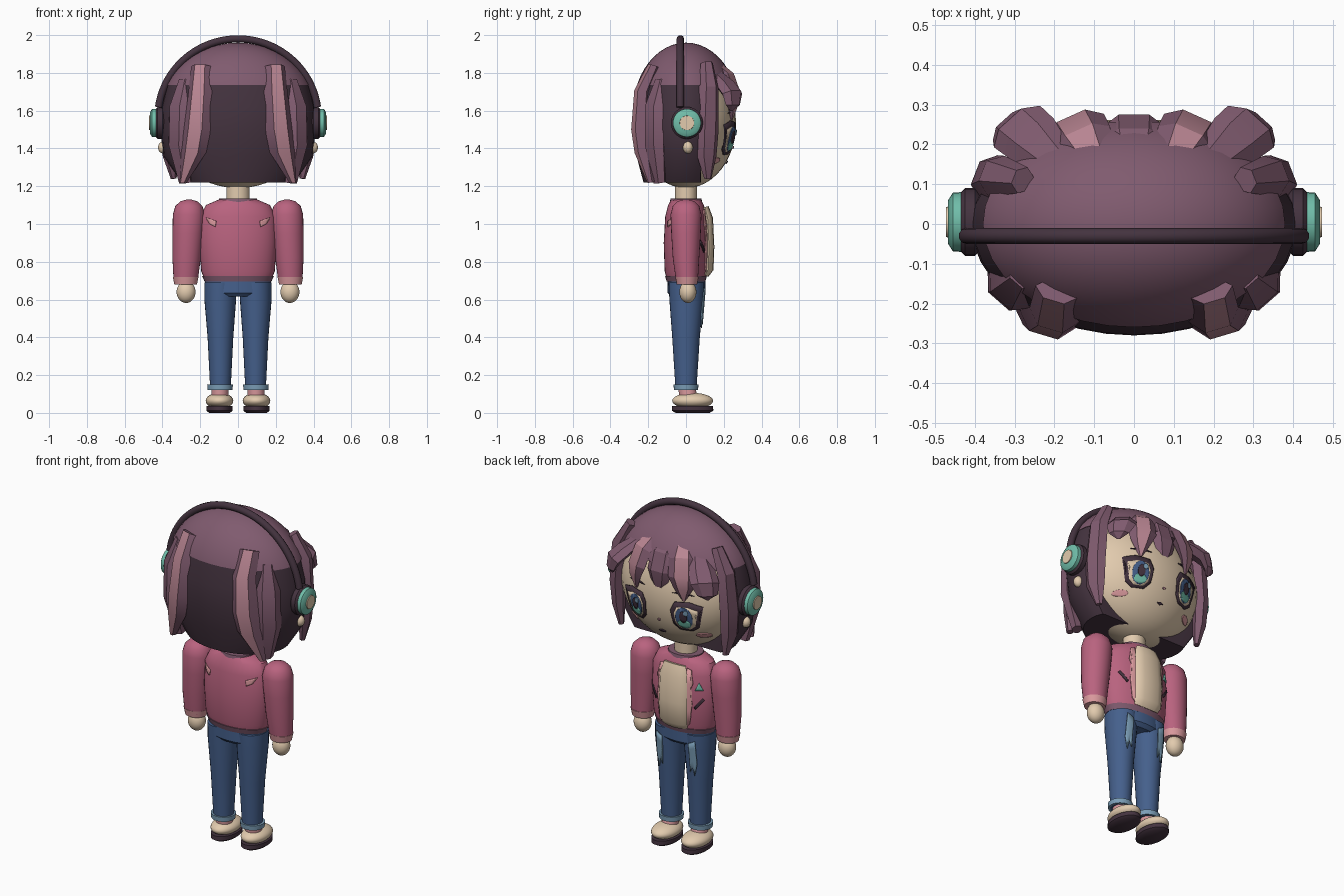
import bpy, bmesh
from math import sin, cos, pi, sqrt, radians
from mathutils import Vector, Matrix

default_cube = bpy.data.objects.get("Cube")
if default_cube:
    bpy.data.objects.remove(default_cube, do_unlink=True)


def make_material(name, hex_colour):
    channels = [int(hex_colour[i:i + 2], 16) / 255 for i in (0, 2, 4)]
    colour = [c / 12.92 if c < 0.04 else ((c + 0.055) / 1.055) ** 2.4 for c in channels] + [1]
    mat = bpy.data.materials.new(name)
    mat.use_nodes = True
    mat.diffuse_color = colour
    mat.node_tree.nodes["Principled BSDF"].inputs["Base Color"].default_value = colour
    return mat


plum = make_material("hair plum", "805B6F")
dark = make_material("dark plum", "44333F")
rose = make_material("rose highlight", "B98592")
skin = make_material("warm cream", "E2CBAE")
pink = make_material("jacket pink", "B9637F")
pale = make_material("pale pink", "DB9A9E")
denim = make_material("denim blue", "45608C")
light_blue = make_material("faded blue", "7C9FB8")
teal = make_material("teal", "70BDA9")


def finish(name, bm, mats, angle=40):
    bmesh.ops.recalc_face_normals(bm, faces=bm.faces[:])
    mesh = bpy.data.meshes.new(name)
    bm.to_mesh(mesh)
    bm.free()
    for mat in mats:
        mesh.materials.append(mat)
    for poly in mesh.polygons:
        poly.use_smooth = True
    mesh.set_sharp_from_angle(angle=radians(angle))
    ob = bpy.data.objects.new(name, mesh)
    bpy.context.collection.objects.link(ob)
    return ob


def skin_rings(bm, rings):
    """Bridge rings of points into a closed tube; returns faces with their side number."""
    loops = [[bm.verts.new(p) for p in ring] for ring in rings]
    n = len(loops[0])
    sides = [(bm.faces.new((a[j], a[(j + 1) % n], b[(j + 1) % n], b[j])), j)
             for a, b in zip(loops, loops[1:]) for j in range(n)]
    bm.faces.new(loops[0])
    bm.faces.new(loops[-1])
    return sides


def loft(name, rings, mat, n=28, y_max=9, matrix=None):
    """Stack of ellipses given as (z, centre x, centre y, radius x, radius y)."""
    bm = bmesh.new()
    turns = [2 * pi * k / n for k in range(n)]
    skin_rings(bm, [[(cx + rx * cos(t), min(cy + ry * sin(t), y_max), z) for t in turns]
                    for z, cx, cy, rx, ry in rings])
    if matrix:
        bm.transform(matrix)
    return finish(name, bm, [mat])


def ellipsoid(name, centre, radii, mat, cut_z=None):
    bm = bmesh.new()
    bmesh.ops.create_uvsphere(bm, u_segments=36, v_segments=24, radius=1)
    bm.transform(Matrix.Translation(centre) @ Matrix.Diagonal((*radii, 1)))
    if cut_z:
        bmesh.ops.bisect_plane(bm, geom=bm.verts[:] + bm.edges[:] + bm.faces[:],
                               plane_co=(0, 0, cut_z), plane_no=(0, 0, -1), clear_outer=True)
        bmesh.ops.holes_fill(bm, edges=[e for e in bm.edges if e.is_boundary])
    return finish(name, bm, [mat])


def sweep(name, path, side, mat, stripe=None, n=6, angle=25):
    """Tapered lock along (x, y, z, half width, half depth) points."""
    bm, rings = bmesh.new(), []
    points = [Vector(p[:3]) for p in path]
    side = Vector(side).normalized()
    for i, p in enumerate(points):
        along = (points[min(i + 1, len(points) - 1)] - points[max(i - 1, 0)]).normalized()
        out = side.cross(along).normalized()
        w, d = path[i][3:]
        rings.append([p + side * w * cos(2 * pi * k / n) + out * d * sin(2 * pi * k / n) for k in range(n)])
    for face, j in skin_rings(bm, rings):
        face.material_index = int(j == stripe)
    return finish(name, bm, [mat, rose], angle)


def plate(name, outline, surface, lift, mat):
    """Thin plate cut to an (x, z) outline and wrapped over a surface y(x, z)."""
    bm = bmesh.new()
    face = bm.faces.new([bm.verts.new((x, 0, z)) for x, z in outline])
    bmesh.ops.triangulate(bm, faces=[face])
    bmesh.ops.subdivide_edges(bm, edges=bm.edges[:], cuts=3, use_grid_fill=True)
    for v in bm.verts:
        y = surface(v.co.x, v.co.z)
        v.co.y = y + (lift if y > 0 else -lift)
    bm.normal_update()
    ob = finish(name, bm, [mat])
    solid = ob.modifiers.new("thickness", "SOLIDIFY")
    solid.thickness, solid.offset = 0.006, 0
    return ob


def oval(cx, cz, rx, rz, n=14):
    return [(cx + rx * cos(2 * pi * k / n), cz + rz * sin(2 * pi * k / n)) for k in range(n)]


def face_y(x, z):
    return 0.265 * sqrt(max(0.01, 1 - (x / 0.38) ** 2 - ((z - 1.53) / 0.34) ** 2))


torso_rings = [(0.70, 0, 0, 0.175, 0.1), (0.75, 0, 0, 0.195, 0.113), (0.9, 0, 0, 0.205, 0.118),
               (1.04, 0, 0, 0.2, 0.11), (1.1, 0, 0, 0.17, 0.095), (1.13, 0, 0, 0.1, 0.078)]


def torso_y(x, z):
    for low, high in zip(torso_rings, torso_rings[1:]):
        if z <= high[0]:
            f = max(0, (z - low[0]) / (high[0] - low[0]))
            rx, ry = (low[k] + f * (high[k] - low[k]) for k in (3, 4))
            return ry * sqrt(max(0.05, 1 - (x / rx) ** 2))
    return 0.08


# Head, neck and hair mass
ellipsoid("head", (0, 0, 1.53), (0.38, 0.265, 0.34), skin)
loft("neck", [(1.08, 0, 0, 0.062, 0.058), (1.24, 0, 0, 0.062, 0.058)], skin)
ellipsoid("hair_cap", (0, 0, 1.6), (0.41, 0.28, 0.36), plum, cut_z=1.735)
loft("back_hair", [(1.22, 0, 0, 0.30, 0.225), (1.36, 0, 0, 0.395, 0.262), (1.5, 0, 0, 0.41, 0.28),
                   (1.62, 0, 0, 0.405, 0.278), (1.74, 0, 0, 0.375, 0.256)], dark, n=36, y_max=0.08)

# Fringe locks
for i, x in enumerate((-0.28, -0.14, 0, 0.14, 0.28)):
    outer = abs(x) > 0.2
    drop = 0.05 if outer else 0
    side = (-1, 0.9 * x / 0.28, 0)
    sweep(f"fringe_lock_{i}", [(x * 0.6, 0.13, 1.87 - drop, 0.04, 0.02),
                               (x * 0.92, 0.215, 1.78 - drop, 0.075, 0.035),
                               (x * 1.05, 0.245, 1.69, 0.078, 0.035),
                               (x * 1.12, 0.248, 1.63, 0.055, 0.022),
                               (x * 1.1, 0.238, 1.55 + drop, 0.008, 0.008)],
          side, plum, stripe=4 if i in (1, 3) else None)

# Mirrored parts of head, body and legs
for s, tag in ((1, "left"), (-1, "right")):
    sweep(f"{tag}_side_lock", [(s * 0.28, 0.11, 1.85, 0.035, 0.03), (s * 0.345, 0.12, 1.72, 0.055, 0.045),
                               (s * 0.365, 0.115, 1.5, 0.062, 0.042), (s * 0.36, 0.11, 1.36, 0.055, 0.035),
                               (s * 0.34, 0.115, 1.24, 0.02, 0.015)], (-0.35, s * 0.9, 0), plum)
    sweep(f"{tag}_back_lock", [(s * 0.195, -0.17, 1.835, 0.055, 0.03), (s * 0.2, -0.228, 1.7, 0.065, 0.045),
                               (s * 0.215, -0.238, 1.5, 0.075, 0.05), (s * 0.235, -0.225, 1.38, 0.07, 0.045),
                               (s * 0.29, -0.185, 1.22, 0.02, 0.02)], (1, s * 0.3, 0), plum, stripe=4)
    sweep(f"{tag}_outer_back_lock", [(s * 0.28, -0.13, 1.76, 0.04, 0.03), (s * 0.31, -0.165, 1.62, 0.07, 0.045),
                                     (s * 0.315, -0.165, 1.42, 0.07, 0.045),
                                     (s * 0.28, -0.14, 1.22, 0.04, 0.03)], (0.8, s * 0.7, 0), plum)

    # Headphone cup and earring
    cup = Matrix.Translation((s * 0.385, 0.005, 1.535)) @ Matrix.Rotation(s * pi / 2, 4, "Y")
    for part, mat, profile in (("cushion", dark, ((0, 0.07), (0.015, 0.085), (0.04, 0.085), (0.055, 0.07))),
                               ("shell", teal, ((0.045, 0.06), (0.05, 0.075), (0.07, 0.074), (0.082, 0.055))),
                               ("badge", skin, ((0.07, 0.04), (0.087, 0.038)))):
        loft(f"{tag}_headphone_{part}", [(z, 0, 0, r, r) for z, r in profile], mat, matrix=cup)
    ellipsoid(f"{tag}_earring", (s * 0.395, 0.01, 1.405), (0.028, 0.026, 0.032), skin)

    # Eye layers, brow and cheek
    ex, ez = s * 0.155, 1.455
    rim = [(-0.075, 0.035), (-0.05, 0.085), (0.03, 0.092), (0.098, 0.07), (0.078, 0.03),
           (0.068, -0.06), (0.03, -0.088), (-0.035, -0.085), (-0.066, -0.05)]
    plate(f"{tag}_eye_rim", [(ex + s * a, ez + b) for a, b in rim], face_y, 0.003, dark)
    plate(f"{tag}_eye_white", [(ex + s * a * 0.74, ez - 0.008 + b * 0.76) for a, b in rim], face_y, 0.006, skin)
    plate(f"{tag}_iris", oval(ex, ez - 0.005, 0.046, 0.066), face_y, 0.009, denim)
    plate(f"{tag}_iris_glow", oval(ex, ez - 0.04, 0.034, 0.026), face_y, 0.012, teal)
    plate(f"{tag}_pupil", oval(ex, ez + 0.004, 0.02, 0.034), face_y, 0.015, dark)
    plate(f"{tag}_eye_glint", oval(ex - 0.018, ez + 0.03, 0.013, 0.016), face_y, 0.018, light_blue)
    plate(f"{tag}_brow", [(s * a, b) for a, b in ((0.09, 1.59), (0.15, 1.605), (0.21, 1.585),
                                                  (0.15, 1.588))], face_y, 0.004, dark)
    plate(f"{tag}_cheek", oval(s * 0.225, 1.335, 0.035, 0.016), face_y, 0.004, pale)

    # Arm
    loft(f"{tag}_sleeve", [(0.70, s * 0.277, 0.005, 0.064, 0.058), (0.82, s * 0.272, 0, 0.075, 0.07),
                           (0.95, s * 0.265, 0, 0.082, 0.078), (1.05, s * 0.26, 0, 0.085, 0.082),
                           (1.095, s * 0.26, 0, 0.072, 0.07), (1.12, s * 0.26, 0, 0.045, 0.045),
                           (1.13, s * 0.26, 0, 0.01, 0.01)], pink)
    loft(f"{tag}_sleeve_cuff", [(0.68, s * 0.277, 0.005, 0.06, 0.054), (0.72, s * 0.277, 0.005, 0.068, 0.062)], pale)
    ellipsoid(f"{tag}_hand", (s * 0.275, 0.01, 0.64), (0.05, 0.045, 0.058), skin)
    plate(f"{tag}_back_crease", [(s * a, b) for a, b in ((0.17, 1.035), (0.115, 1.015), (0.12, 0.985),
                                                         (0.15, 1.0))], lambda x, z: -torso_y(x, z), 0.003, pale)

    # Leg and shoe
    loft(f"{tag}_trouser_leg", [(0.12, s * 0.093, 0, 0.054, 0.055), (0.4, s * 0.093, 0, 0.068, 0.073),
                                (0.6, s * 0.094, 0.002, 0.084, 0.09), (0.69, s * 0.092, 0.002, 0.086, 0.094)], denim)
    loft(f"{tag}_trouser_cuff", [(0.122, s * 0.095, 0, 0.066, 0.064), (0.15, s * 0.095, 0, 0.068, 0.066)], light_blue)
    loft(f"{tag}_sock", [(0.07, s * 0.096, 0.015, 0.045, 0.05), (0.13, s * 0.095, 0.005, 0.045, 0.045)], pale)
    ellipsoid(f"{tag}_shoe", (s * 0.098, 0.035, 0.064), (0.073, 0.108, 0.042), skin)
    loft(f"{tag}_sole", [(0, s * 0.098, 0.035, 0.055, 0.09), (0.012, s * 0.098, 0.035, 0.07, 0.11),
                         (0.036, s * 0.098, 0.035, 0.07, 0.108)], dark)

    def leg_y(x, z, s=s):
        r = 0.07 + (z - 0.4) * 0.085
        return (r + 0.006) * sqrt(max(0.05, 1 - ((x - s * 0.094) / r) ** 2))

    plate(f"{tag}_worn_patch", [(s * a, b) for a, b in (
        (0.085, 0.64), (0.125, 0.66), (0.13, 0.52), (0.115, 0.45), (0.105, 0.5), (0.09, 0.47))],
        leg_y, 0.004, light_blue)
    plate(f"{tag}_lapel", [(s * a, b) for a, b in (
        (0.075, 1.08), (0.1, 1.07), (0.115, 1.0), (0.1, 0.95), (0.112, 0.88), (0.098, 0.76), (0.08, 0.74))],
        torso_y, 0.005, pale)

# Nose and mouth
plate("nose", oval(0, 1.405, 0.009, 0.007, 8), face_y, 0.004, rose)
plate("mouth", [(-0.022, 1.328), (0, 1.334), (0.022, 1.328), (0, 1.318)], face_y, 0.004, dark)

# Headphone band
arc = [radians(8 + 164 * k / 40) for k in range(41)]
sweep("headphone_band", [(0.425 * cos(t), -0.03, 1.56 + 0.42 * sin(t), 0.02, 0.02) for t in arc],
      (0, 1, 0), dark, n=10, angle=60)

# Jacket, collar, hem and shirt front
loft("jacket_body", torso_rings, pink, n=36)
loft("jacket_hem", [(0.695, 0, 0, 0.177, 0.102), (0.725, 0, 0, 0.19, 0.111)], plum, n=36)
loft("collar", [(1.105, 0, 0, 0.105, 0.088), (1.135, 0, 0, 0.1, 0.082)], plum)
sweep("shirt_front", [(0, 0.1, 1.09, 0.07, 0.02), (0, 0.115, 1.03, 0.088, 0.028), (0, 0.122, 0.88, 0.092, 0.028),
                      (0, 0.118, 0.76, 0.09, 0.028), (0, 0.1, 0.73, 0.08, 0.02)], (1, 0, 0), skin, n=12, angle=50)
plate("triangle_patch", [(-0.165, 0.96), (-0.125, 0.96), (-0.143, 1.005)], torso_y, 0.004, teal)
for s in (1, -1):
    plate("chest_bar", [(s * 0.12, 0.86), (s * 0.128, 0.85), (s * 0.17, 0.905), (s * 0.162, 0.915)],
          torso_y, 0.004, dark)

# Trouser waist
loft("trouser_waist", [(0.615, 0, 0.002, 0.15, 0.08), (0.635, 0, 0.002, 0.178, 0.1),
                       (0.705, 0, 0.002, 0.175, 0.1)], denim)
